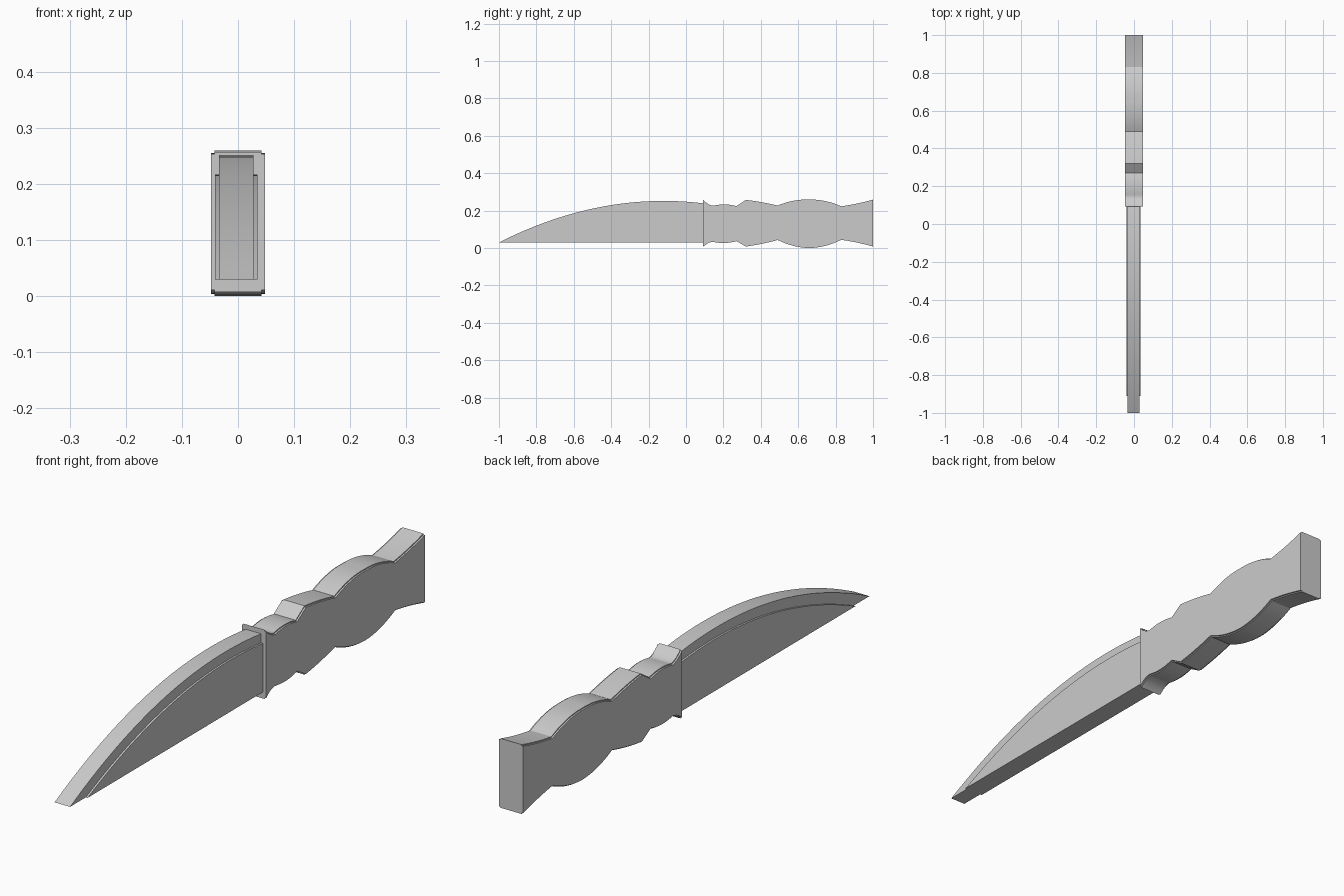
import bpy, bmesh

if "Cube" in bpy.data.objects:
    bpy.data.objects.remove(bpy.data.objects["Cube"])

CX = -0.003          # blade sits slightly off the handle's centre line
GUARD_Y = 0.095


def prism(name, outline, x0, x1):
    """Extrude a closed (y, z) outline from x0 to x1."""
    bm = bmesh.new()
    face = bm.faces.new([bm.verts.new((x0, y, z)) for y, z in outline])
    ext = bmesh.ops.extrude_face_region(bm, geom=[face])
    verts = [v for v in ext["geom"] if isinstance(v, bmesh.types.BMVert)]
    bmesh.ops.translate(bm, verts=verts, vec=(x1 - x0, 0, 0))
    bmesh.ops.recalc_face_normals(bm, faces=bm.faces)
    mesh = bpy.data.meshes.new(name)
    bm.to_mesh(mesh)
    bm.free()
    ob = bpy.data.objects.new(name, mesh)
    bpy.context.collection.objects.link(ob)
    bpy.context.view_layer.objects.active = ob
    ob.select_set(True)
    bpy.ops.object.shade_smooth_by_angle(angle=0.4)
    ob.select_set(False)
    return ob


def blade_outline(tip_y, peak_y, peak_z, end_y, base=0.03, n=28):
    """Flat bottom edge with a parabolic spine."""
    pts = []
    for i in range(n + 1):
        y = tip_y + (end_y - tip_y) * i / n
        t = (y - peak_y) / (tip_y - peak_y)
        pts.append((y, peak_z - (peak_z - base) * t * t))
    return pts + [(end_y, base)]


# Handle profile: y, top z, bottom z, outward bulge of the span that follows
KEYS = [
    (0.092, 0.257, 0.007, -0.006),
    (0.145, 0.226, 0.033, 0.008),
    (0.270, 0.224, 0.037, 0.0),
    (0.320, 0.257, 0.008, 0.003),
    (0.490, 0.227, 0.043, 0.018),
    (0.660, 0.259, 0.000, 0.0),
    (0.830, 0.223, 0.044, -0.003),
    (1.000, 0.259, 0.008, 0.0),
]
KEYS[4] = KEYS[4][:3] + (0.010,)
KEYS[5] = KEYS[5][:3] + (0.010,)


def handle_outline(inset, n=10):
    top, bottom = [], []
    for a, b in zip(KEYS, KEYS[1:]):
        steps = n if a[3] else 1
        for i in range(steps):
            t = i / steps
            bulge = a[3] * 4 * t * (1 - t)
            y = a[0] + (b[0] - a[0]) * t
            top.append((y, a[1] + (b[1] - a[1]) * t + bulge - inset))
            bottom.append((y, a[2] + (b[2] - a[2]) * t - bulge + inset))
    top.append((KEYS[-1][0], KEYS[-1][1] - inset))
    bottom.append((KEYS[-1][0], KEYS[-1][2] + inset))
    return top + bottom[::-1]


# Blade core and handle core
prism("blade", blade_outline(-1.0, -0.12, 0.252, GUARD_Y), CX - 0.031, CX + 0.031)
prism("handle_core", handle_outline(0.0), -0.042, 0.042)

# Raised blade panels and handle scales on both sides
for side, label in ((-1, "left"), (1, "right")):
    prism("blade_panel_" + label,
          blade_outline(-0.91, -0.10, 0.217, GUARD_Y),
          CX + side * 0.029, CX + side * 0.038)
    prism("handle_scale_" + label, handle_outline(0.004),
          side * 0.040, side * 0.048)
